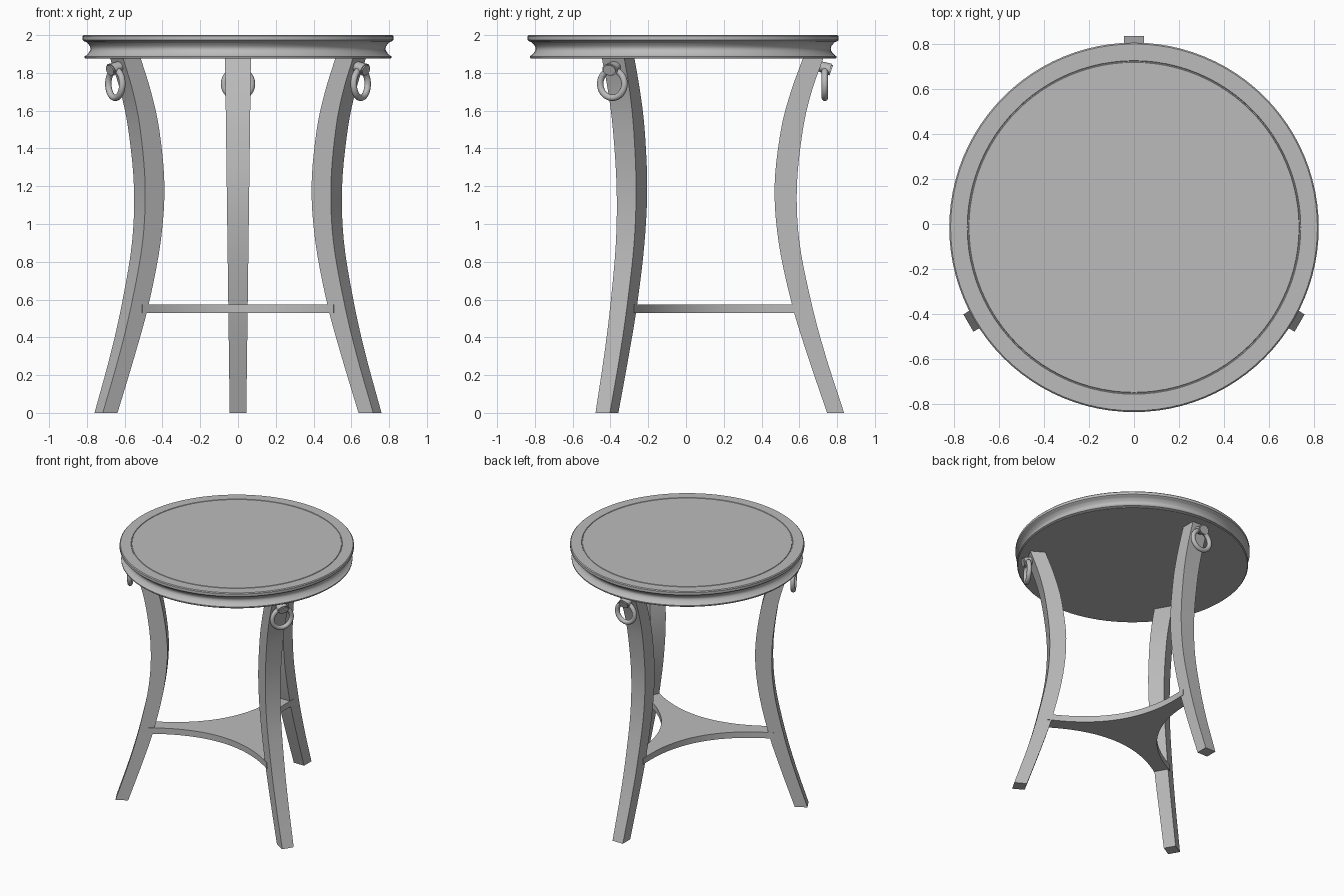
import bpy, bmesh, math
from mathutils import Matrix, Vector

if "Cube" in bpy.data.objects:
    bpy.data.objects.remove(bpy.data.objects["Cube"], do_unlink=True)

CENTRE = Matrix.Translation((0, -0.015, 0))

grey = bpy.data.materials.new("plain_grey")
grey.use_nodes = True
grey.diffuse_color = (0.5, 0.5, 0.5, 1)
grey.node_tree.nodes["Principled BSDF"].inputs["Base Color"].default_value = (0.5, 0.5, 0.5, 1)


def finish(bm, name, turn=0.0):
    """Turn a part about the table's axis and make it a smooth-shaded object."""
    bmesh.ops.recalc_face_normals(bm, faces=bm.faces)
    bm.transform(CENTRE @ Matrix.Rotation(turn, 4, "Z"))
    mesh = bpy.data.meshes.new(name)
    bm.to_mesh(mesh)
    bm.free()
    mesh.materials.append(grey)
    obj = bpy.data.objects.new(name, mesh)
    bpy.context.collection.objects.link(obj)
    bpy.ops.object.select_all(action="DESELECT")
    obj.select_set(True)
    bpy.context.view_layer.objects.active = obj
    bpy.ops.object.shade_smooth_by_angle(angle=math.radians(35))
    return obj


def loft(bm, rings, closed=False):
    """Skin a list of point rings, with end caps unless closed."""
    rows = [[bm.verts.new(p) for p in ring] for ring in rings]
    pairs = list(zip(rows, rows[1:]))
    if closed:
        pairs.append((rows[-1], rows[0]))
    for a, b in pairs:
        n = len(a)
        for i in range(n):
            j = (i + 1) % n
            bm.faces.new((a[i], a[j], b[j], b[i]))
    if not closed:
        bm.faces.new(rows[0])
        bm.faces.new(rows[-1])


def spline(points, steps):
    """Smooth curve through the points."""
    pts = [Vector(p) for p in points]
    pts = [2 * pts[0] - pts[1]] + pts + [2 * pts[-1] - pts[-2]]
    out = []
    for a, b, c, d in zip(pts, pts[1:], pts[2:], pts[3:]):
        for s in range(steps):
            t = s / steps
            out.append(0.5 * (2 * b + (c - a) * t + (2 * a - 5 * b + 4 * c - d) * t * t
                              + (3 * b - a - 3 * c + d) * t ** 3))
    return out + [pts[-2]]


# Round top: moulded edge with a hollow, and a fine groove around the panel
def build_top():
    hollow = [(0.803 - 0.022 * math.sin(math.pi * i / 10), 1.893 + 0.07 * i / 10)
              for i in range(11)]
    profile = ([(0.806, 1.875), (0.812, 1.88), (0.812, 1.888)] + hollow +
               [(0.815, 1.967), (0.823, 1.974), (0.823, 1.994), (0.817, 2.0),
                (0.743, 2.0), (0.741, 1.996), (0.737, 1.996), (0.735, 2.0)])
    sides = 96
    rings = [[(r * math.cos(math.tau * k / sides), r * math.sin(math.tau * k / sides), z)
              for k in range(sides)] for r, z in profile]
    bm = bmesh.new()
    loft(bm, rings)
    finish(bm, "table_top")


# Curved leg: height, inner radius, outer radius
LEG = [(0, 0.762, 0.852), (0.3, 0.66, 0.755), (0.57, 0.577, 0.682), (0.9, 0.506, 0.616),
       (1.2, 0.484, 0.602), (1.5, 0.518, 0.634), (1.7, 0.57, 0.68), (1.877, 0.634, 0.742)]


def build_leg(name, turn):
    rings = []
    for z, inner, outer in spline(LEG, 5):
        w = 0.044 + 0.013 * z
        rings.append([(-w, inner, z), (w, inner, z), (w, outer, z), (-w, outer, z)])
    bm = bmesh.new()
    loft(bm, rings)
    finish(bm, name, turn)


# Ring hanging from a small tapered knob
def build_ring(side, turn):
    around, tube = 40, 14
    rings = []
    for i in range(around):
        a = math.tau * i / around
        ring = []
        for j in range(tube):
            b = math.tau * j / tube
            r = 0.074 + 0.017 * math.cos(b)
            ring.append((r * math.cos(a), 0.75 + 0.017 * math.sin(b), 1.742 + r * math.sin(a)))
        rings.append(ring)
    bm = bmesh.new()
    loft(bm, rings, closed=True)
    finish(bm, side + "_ring", turn)

    bm = bmesh.new()
    bmesh.ops.create_cone(bm, cap_ends=True, segments=28, radius1=0.032, radius2=0.046, depth=0.09)
    rim = [e for e in bm.edges if all(v.co.z > 0 for v in e.verts)]
    bmesh.ops.bevel(bm, geom=rim, offset=0.008, segments=2, affect="EDGES")
    tilt = Matrix.Rotation(math.radians(-110), 4, "X")
    bm.transform(Matrix.Translation((0, 0.742, 1.829)) @ tilt @ Matrix.Diagonal((1, 0.75, 1, 1)))
    finish(bm, side + "_ring_knob", turn)


# Three-cornered shelf with hollow sides
def build_shelf():
    reach, half, waist, steps = 0.616, 0.056, 0.185, 20
    outline = []
    for k in range(3):
        spin = Matrix.Rotation(math.tau * k / 3, 3, "Z")
        nxt = Matrix.Rotation(math.tau * (k + 1) / 3, 3, "Z")
        start = spin @ Vector((-half, reach, 0))
        end = nxt @ Vector((half, reach, 0))
        mid = (start + end) / 2
        sag = mid.normalized() * (mid.length - waist)
        for i in range(steps + 1):
            t = i / steps
            outline.append(start.lerp(end, t) - sag * 4 * t * (1 - t))
    bm = bmesh.new()
    loft(bm, [[(p.x, p.y, z) for p in outline] for z in (0.528, 0.574)])
    finish(bm, "shelf")


build_top()
build_shelf()
for n, side in enumerate(("back", "front_right", "front_left")):
    build_leg(side + "_leg", math.tau * n / 3)
    build_ring(side, math.tau * n / 3)
